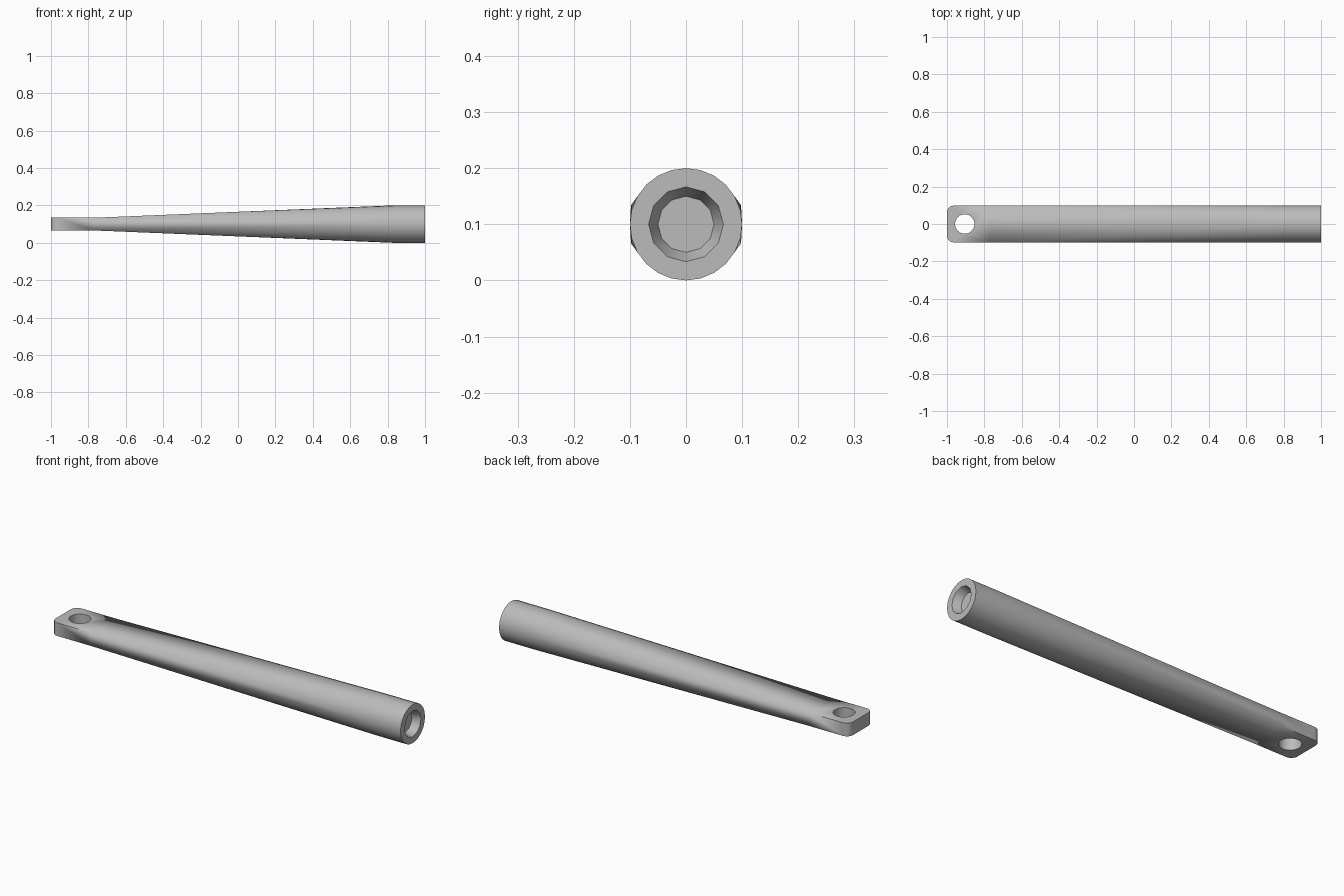
import bpy, bmesh, math
from mathutils import Matrix

if "Cube" in bpy.data.objects:
    bpy.data.objects.remove(bpy.data.objects["Cube"], do_unlink=True)

MID, RADIUS = 0.1, 0.1               # axis height, round end radius
HALF_W, HALF_H, CORNER = 0.098, 0.034, 0.035
STEPS = 6                            # segments per quarter turn

grey = bpy.data.materials.new("plain grey")
grey.use_nodes = True
colour = (0.5, 0.5, 0.5, 1)
grey.diffuse_color = colour
grey.node_tree.nodes["Principled BSDF"].inputs["Base Color"].default_value = colour


def make_object(name, bm):
    mesh = bpy.data.meshes.new(name)
    bm.to_mesh(mesh)
    bm.free()
    obj = bpy.data.objects.new(name, mesh)
    obj.data.materials.append(grey)
    bpy.context.collection.objects.link(obj)
    return obj


def section(bm, x, half_w, half_h, radius):
    """Rectangle whose four corners are quarter arcs; zero radius is sharp."""
    ring = []
    for q in range(4):
        sy = 1 if q in (0, 3) else -1
        sz = 1 if q < 2 else -1
        for i in range(STEPS + 1):
            a = (q + i / STEPS) * math.pi / 2
            ring.append(bm.verts.new((x, sy * (half_w - radius) + radius * math.cos(a),
                                      MID + sz * (half_h - radius) + radius * math.sin(a))))
    return ring


def cut(body, name, sides, r1, r2, depth, matrix):
    """Subtract a cone or cylinder from the body."""
    bm = bmesh.new()
    bmesh.ops.create_cone(bm, cap_ends=True, segments=sides, radius1=r1,
                          radius2=r2, depth=depth, matrix=matrix)
    cutter = make_object(name, bm)
    cutter.hide_render = True
    mod = body.modifiers.new(name, 'BOOLEAN')
    mod.operation, mod.solver, mod.object = 'DIFFERENCE', 'EXACT', cutter
    bpy.context.view_layer.objects.active = body
    bpy.ops.object.modifier_apply(modifier=name)
    bpy.data.objects.remove(cutter, do_unlink=True)


# Handle body: rounded flat tab, square-to-round taper, round end
bm = bmesh.new()
rings = []
for i in range(STEPS + 1):
    a = i / STEPS * math.pi / 2
    rings.append(section(bm, -1 + CORNER * (1 - math.cos(a)),
                         HALF_W - CORNER * (1 - math.sin(a)), HALF_H, 0))
rings.append(section(bm, -0.77, HALF_W, HALF_H, 0))
rings.append(section(bm, 0.83, RADIUS, RADIUS, RADIUS))
rings.append(section(bm, 1, RADIUS, RADIUS, RADIUS))
for r, s in zip(rings, rings[1:]):
    for i in range(len(r)):
        j = (i + 1) % len(r)
        bm.faces.new((r[i], r[j], s[j], s[i]))
bm.faces.new(rings[0])
bm.faces.new(rings[-1])
bmesh.ops.remove_doubles(bm, verts=bm.verts, dist=0.0001)
bmesh.ops.recalc_face_normals(bm, faces=bm.faces)
handle = make_object("handle", bm)

# Hanging hole through the tab
cut(handle, "hanging_hole", 32, 0.052, 0.052, 0.4,
    Matrix.Translation((-0.905, 0, MID)))

# Shallow tapered socket in the round end
DEPTH, SLOPE, OVER = 0.04, 0.4, 0.02
cut(handle, "end_socket", 12, 0.05, 0.067 + OVER * SLOPE, DEPTH + OVER,
    Matrix.Translation((1 + (OVER - DEPTH) / 2, 0, MID)) @ Matrix.Rotation(math.pi / 2, 4, 'Y'))

bpy.ops.object.select_all(action='DESELECT')
handle.select_set(True)
bpy.context.view_layer.objects.active = handle
bpy.ops.object.shade_smooth_by_angle(angle=math.radians(30))
